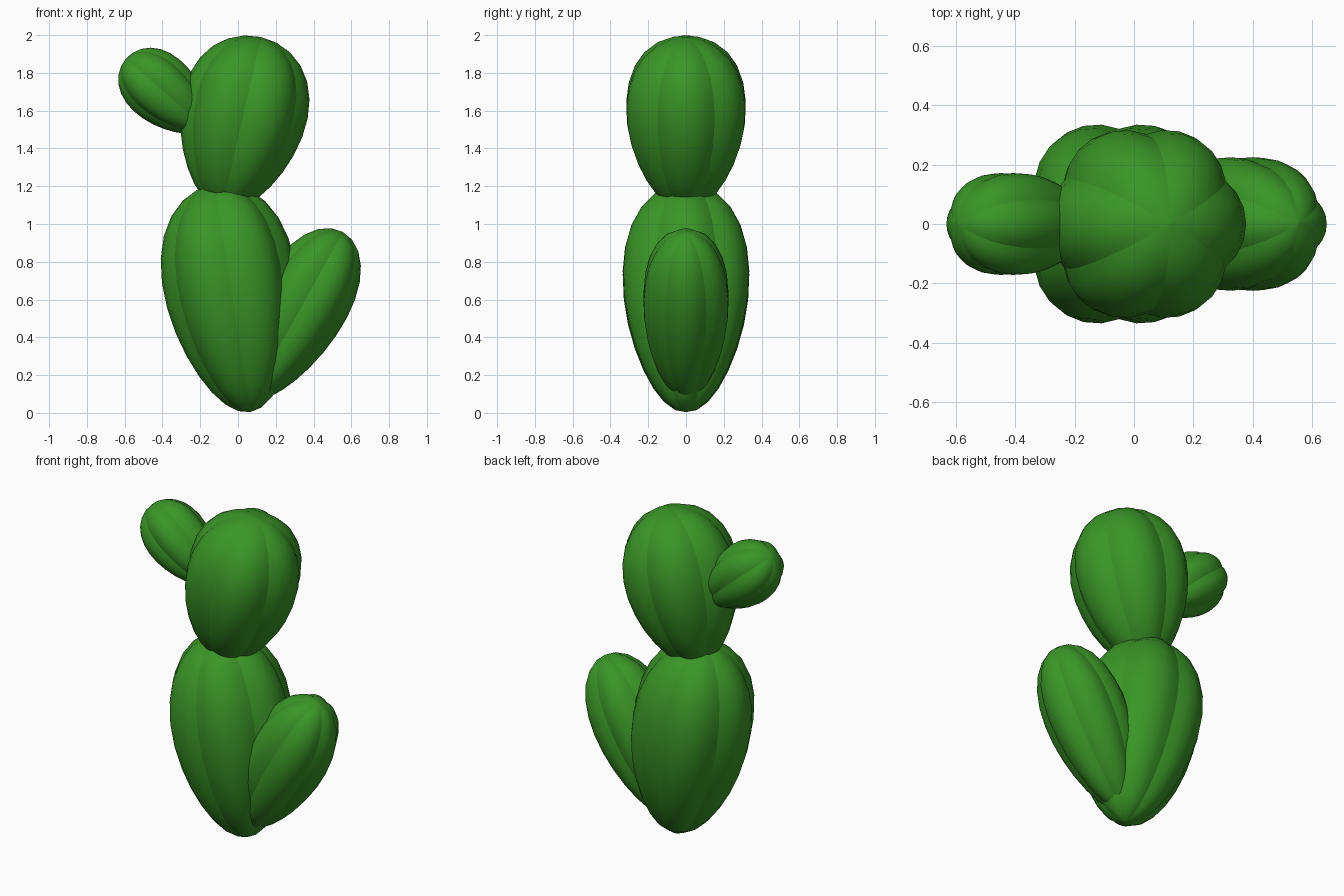
import bpy, bmesh, math
from mathutils import Matrix, Vector

if "Cube" in bpy.data.objects:
    bpy.data.objects.remove(bpy.data.objects["Cube"])

green = bpy.data.materials.new("cactus green")
green.diffuse_color = (0.042, 0.30, 0.02, 1)
green.use_nodes = True
green.node_tree.nodes["Principled BSDF"].inputs["Base Color"].default_value = green.diffuse_color

LOBES, SEGS, RINGS, TAPER = 6, 6, 14, 0.2


def lobe_radius(a):
    """Scalloped cross-section: six circular arcs meeting in creases (apex radius 1)."""
    w = 2 * math.pi / LOBES
    a = (a + w / 2) % w - w / 2
    d, rho = 0.43, 0.57
    return d * math.cos(a) + math.sqrt(rho * rho - (d * math.sin(a)) ** 2)


def pad(name, bottom, top, radius):
    """Ribbed egg-shaped cactus pad between two (x, z) poles."""
    p0 = Vector((bottom[0], 0, bottom[1]))
    p1 = Vector((top[0], 0, top[1]))
    axis = p1 - p0
    half = axis.length / 2
    tilt = math.atan2(axis.x, axis.z)
    n = LOBES * SEGS
    bm = bmesh.new()
    south = bm.verts.new((0, 0, -half))
    north = bm.verts.new((0, 0, half))
    rings = []
    for i in range(1, RINGS):
        t = math.pi * i / RINGS
        z = -math.cos(t)
        r = radius * math.sin(t) * (1 + TAPER * z) / 1.02
        ring = []
        for j in range(n):
            a = 2 * math.pi * (j / n) + math.pi / LOBES   # column 0 is a crease
            q = r * lobe_radius(a)
            ring.append(bm.verts.new((q * math.cos(a), q * math.sin(a), z * half)))
        rings.append(ring)
    for j in range(n):
        k = (j + 1) % n
        bm.faces.new((south, rings[0][k], rings[0][j]))
        bm.faces.new((north, rings[-1][j], rings[-1][k]))
        for a, b in zip(rings, rings[1:]):
            bm.faces.new((a[j], a[k], b[k], b[j]))
    for f in bm.faces:
        f.smooth = True
    # sharp creases between the ribs
    for j in range(0, n, SEGS):
        col = [south] + [r[j] for r in rings] + [north]
        for u, v in zip(col, col[1:]):
            bm.edges.get((u, v)).smooth = False
    bm.transform(Matrix.Translation((p0 + p1) / 2) @ Matrix.Rotation(tilt, 4, 'Y'))
    me = bpy.data.meshes.new(name)
    bm.to_mesh(me)
    bm.free()
    me.materials.append(green)
    ob = bpy.data.objects.new(name, me)
    bpy.context.collection.objects.link(ob)
    return ob


pad("lower_trunk", (0.065, 0.004), (-0.124, 1.212), 0.357)
pad("upper_trunk", (-0.086, 1.077), (0.122, 1.99), 0.337)
pad("right_arm", (0.07, 0.083), (0.555, 0.958), 0.24)
pad("left_arm", (-0.175, 1.51), (-0.593, 1.876), 0.183)
